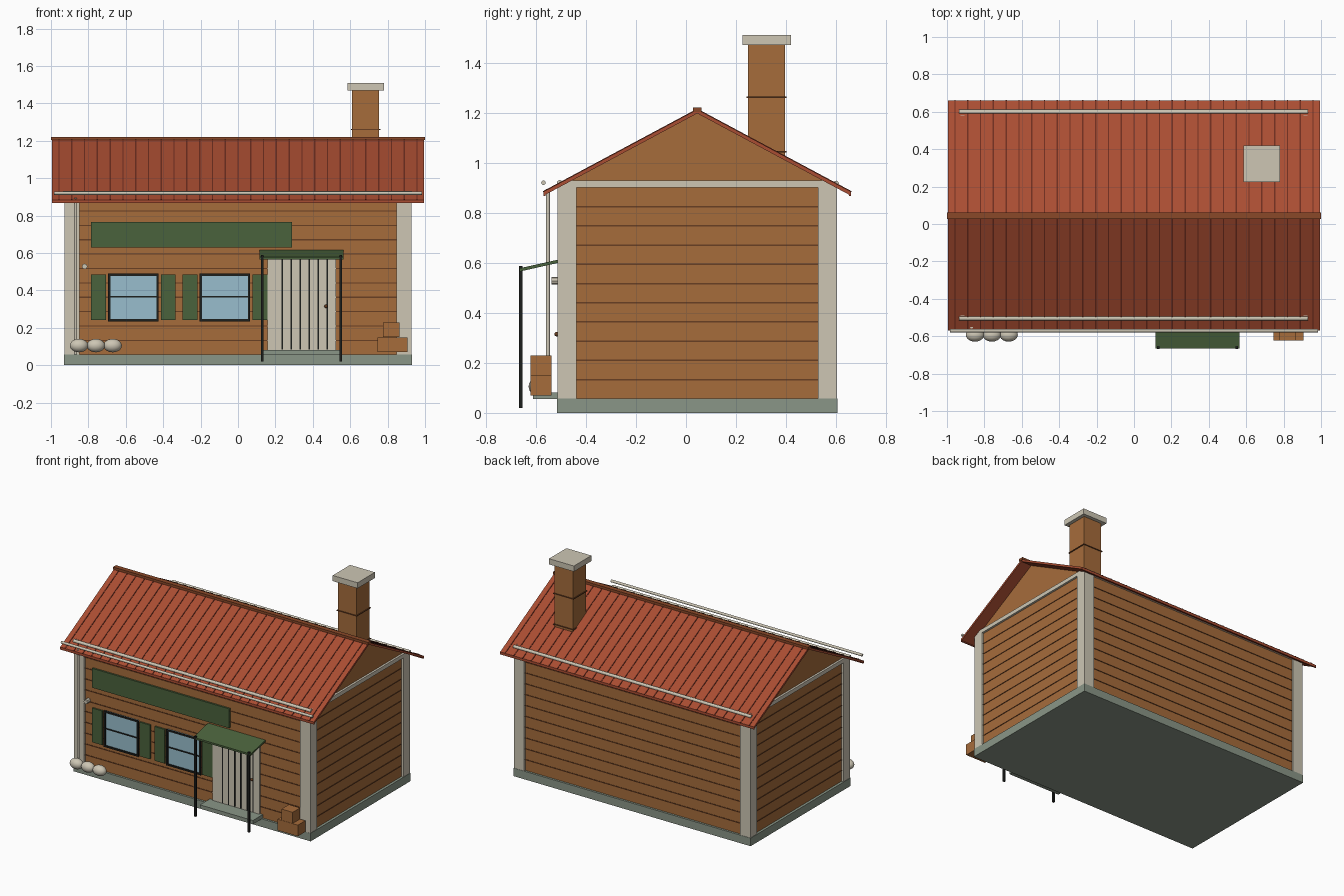
import bpy, bmesh, math
from mathutils import Matrix, Vector

cube = bpy.data.objects.get("Cube")
if cube:
    bpy.data.objects.remove(cube, do_unlink=True)


def material(name, r, g, b):
    lin = [(c / 255 / 12.92 if c < 10 else ((c / 255 + 0.055) / 1.055) ** 2.4) for c in (r, g, b)]
    m = bpy.data.materials.new(name)
    m.use_nodes = True
    m.diffuse_color = (*lin, 1)
    m.node_tree.nodes["Principled BSDF"].inputs["Base Color"].default_value = (*lin, 1)
    return m


WOOD = material("wood_brown", 166, 108, 59)
GROOVE = material("groove_brown", 105, 62, 34)
RED = material("roof_red", 170, 77, 50)
SEAM = material("seam_dark_red", 110, 45, 30)
RIDGE = material("ridge_brown", 138, 72, 40)
CREAM = material("cream", 205, 198, 180)
STONE = material("stone_grey_green", 138, 150, 135)
GREEN = material("green", 74, 98, 60)
GLASS = material("window_blue", 152, 190, 205)
BLACK = material("black", 28, 30, 28)


def finish(name, bm, mat, smooth=False):
    bmesh.ops.recalc_face_normals(bm, faces=bm.faces)
    me = bpy.data.meshes.new(name)
    bm.to_mesh(me)
    bm.free()
    me.materials.append(mat)
    for p in me.polygons:
        p.use_smooth = smooth
    ob = bpy.data.objects.new(name, me)
    bpy.context.collection.objects.link(ob)
    return ob


def boxes(name, mat, *ranges):
    """One object of boxes, each given as x0, x1, y0, y1, z0, z1."""
    bm = bmesh.new()
    for x0, x1, y0, y1, z0, z1 in ranges:
        size = Matrix.Diagonal((x1 - x0, y1 - y0, z1 - z0, 1))
        mid = Matrix.Translation(((x0 + x1) / 2, (y0 + y1) / 2, (z0 + z1) / 2))
        bmesh.ops.create_cube(bm, size=1, matrix=mid @ size)
    return finish(name, bm, mat)


def prisms(name, mat, profile, spans):
    """Extrude a (y, z) profile along x over each span."""
    bm = bmesh.new()
    for x0, x1 in spans:
        face = bm.faces.new([bm.verts.new((x0, y, z)) for y, z in profile])
        new = bmesh.ops.extrude_face_region(bm, geom=[face])["geom"]
        moved = [v for v in new if isinstance(v, bmesh.types.BMVert)]
        bmesh.ops.translate(bm, verts=moved, vec=(x1 - x0, 0, 0))
    return finish(name, bm, mat)


def rod(name, mat, a, b, r, sides=12):
    a, b = Vector(a), Vector(b)
    bm = bmesh.new()
    turn = (b - a).to_track_quat("Z", "Y").to_matrix().to_4x4()
    bmesh.ops.create_cone(bm, cap_ends=True, segments=sides, radius1=r, radius2=r,
                          depth=(b - a).length, matrix=Matrix.Translation((a + b) / 2) @ turn)
    return finish(name, bm, mat)


def ball(name, mat, centre, radii):
    bm = bmesh.new()
    bmesh.ops.create_uvsphere(bm, u_segments=20, v_segments=12, radius=1,
                              matrix=Matrix.Translation(centre) @ Matrix.Diagonal((*radii, 1)))
    return finish(name, bm, mat, True)


MID = 0.045            # y of the ridge
FRONT, BACK = -0.5, 0.59
APEX, SLOPE, EAVE = 1.213, 0.535, 0.615


def roof_z(y):
    return APEX - abs(y - MID) * SLOPE


# Foundation, walls with gables
boxes("foundation", STONE, (-0.93, 0.93, -0.515, 0.605, 0, 0.057))
prisms("walls", WOOD, [(FRONT, 0.05), (BACK, 0.05), (BACK, 0.91), (MID, 1.2), (FRONT, 0.91)],
       [(-0.912, 0.912)])

# Corner posts and trim under the roof
posts = [(x, x + 0.08, y, y + 0.076, 0.057, 0.9)
         for x in (-0.927, 0.847) for y in (-0.514, 0.527)]
boxes("corner_posts", CREAM, *posts)
boxes("trim_band", CREAM, (-0.927, 0.927, -0.512, 0.602, 0.9, 0.912),
      *[(x, x + 0.02, -0.49, 0.58, 0.9, 0.928) for x in (-0.927, 0.907)])

# Siding joints on all four walls
joints = []
for i in range(10):
    z0 = 0.13 + i * 0.0768
    joints += [(-0.85, 0.85, FRONT - 0.003, BACK + 0.003, z0, z0 + 0.006),
               (-0.915, 0.915, -0.44, 0.53, z0, z0 + 0.006)]
boxes("siding_joints", GROOVE, *joints)

# Roof shell with turned down eaves
low = APEX - EAVE * SLOPE
T = 0.016
left, right = MID - EAVE, MID + EAVE
prisms("roof", RED, [(left, low), (MID, APEX), (right, low), (right, low - 0.018),
                     (right - 0.008, low - 0.018), (right - 0.008, low - T + 0.004),
                     (MID, APEX - T), (left + 0.008, low - T + 0.004),
                     (left + 0.008, low - 0.018), (left, low - 0.018)], [(-0.995, 0.995)])
seams = [(-0.957 + i * 0.06836 - 0.0035, -0.957 + i * 0.06836 + 0.0035) for i in range(29)]
prisms("roof_seams", SEAM, [(left - 0.002, low + 0.002), (MID, APEX + 0.003), (right + 0.002, low + 0.002),
                            (right, low - 0.003), (MID, APEX - 0.003), (left, low - 0.003)], seams)
boxes("ridge_cap", RIDGE, (-1, 1, MID - 0.017, MID + 0.017, 1.203, 1.221))

# Snow bars on both slopes, gutter and downpipe at the front
for name, y in (("front_snow_bar", -0.505), ("back_snow_bar", 0.6)):
    rod(name, CREAM, (-0.935, y, roof_z(y) + 0.001), (0.93, y, roof_z(y) + 0.001), 0.011)
rod("gutter", CREAM, (-0.985, -0.57, 0.92), (0.985, -0.57, 0.92), 0.009)
rod("downpipe", CREAM, (-0.868, -0.552, 0.057), (-0.868, -0.552, 0.895), 0.008)

# Chimney
boxes("chimney", WOOD, (0.61, 0.755, 0.247, 0.395, 0.98, 1.47))
boxes("chimney_bands", GROOVE, *[(0.604, 0.761, 0.241, 0.401, z, z + 0.006) for z in (1.04, 1.258)])
boxes("chimney_cap", CREAM, (0.585, 0.78, 0.225, 0.42, 1.47, 1.51))

# Blank sign board
boxes("sign_board", GREEN, (-0.785, 0.29, -0.513, FRONT, 0.63, 0.767))

# Windows with shutters
for side, x in (("right", -0.56), ("left", -0.07)):
    w, z0, z1, b = 0.135, 0.235, 0.49, 0.012
    boxes(side + "_window_glass", GLASS, (x - w, x + w, -0.505, FRONT, z0, z1))
    boxes(side + "_window_frame", BLACK,
          (x - w, x - w + b, -0.512, FRONT, z0, z1), (x + w - b, x + w, -0.512, FRONT, z0, z1),
          (x - w, x + w, -0.512, FRONT, z0, z0 + b), (x - w, x + w, -0.512, FRONT, z1 - b, z1),
          (x - w, x + w, -0.51, FRONT, 0.361, 0.369))
    boxes(side + "_window_shutters", GREEN,
          *[(x + s - 0.04, x + s + 0.04, -0.512, FRONT, 0.243, 0.485) for s in (-0.187, 0.187)])

# Door with plank joints, knob and step
boxes("door", CREAM, (0.158, 0.525, -0.51, FRONT, 0.08, 0.575))
boxes("door_joints", BLACK, *[(0.232 + i * 0.048, 0.24 + i * 0.048, -0.513, FRONT, 0.085, 0.57)
                              for i in range(6)])
ball("door_knob", GROOVE, (0.47, -0.517, 0.315), (0.009, 0.009, 0.009))
boxes("door_step", STONE, (0.13, 0.545, -0.612, FRONT, 0.055, 0.082))

# Awning on two thin posts
prisms("awning", GREEN, [(FRONT, 0.615), (-0.665, 0.578), (-0.665, 0.565), (FRONT, 0.602)],
       [(0.115, 0.565)])
boxes("awning_posts", BLACK, *[(x - 0.007, x + 0.007, -0.667, -0.653, 0.02, 0.588)
                               for x in (0.13, 0.55)])

# Wall lamp
rod("wall_lamp", CREAM, (-0.82, -0.537, 0.528), (-0.82, FRONT, 0.528), 0.015, 8)

# Sacks and crates in front of the wall
for i in range(3):
    ball(f"sack_{i + 1}", CREAM, (-0.85 + i * 0.09, -0.593, 0.105), (0.049, 0.036, 0.036))
for name, x, z, w in (("crate_right", 0.785, 0.07, 0.04), ("crate_left", 0.865, 0.07, 0.04),
                      ("crate_top", 0.82, 0.15, 0.044)):
    boxes(name, WOOD, (x - w, x + w, -0.622, -0.538, z, z + 0.079))
